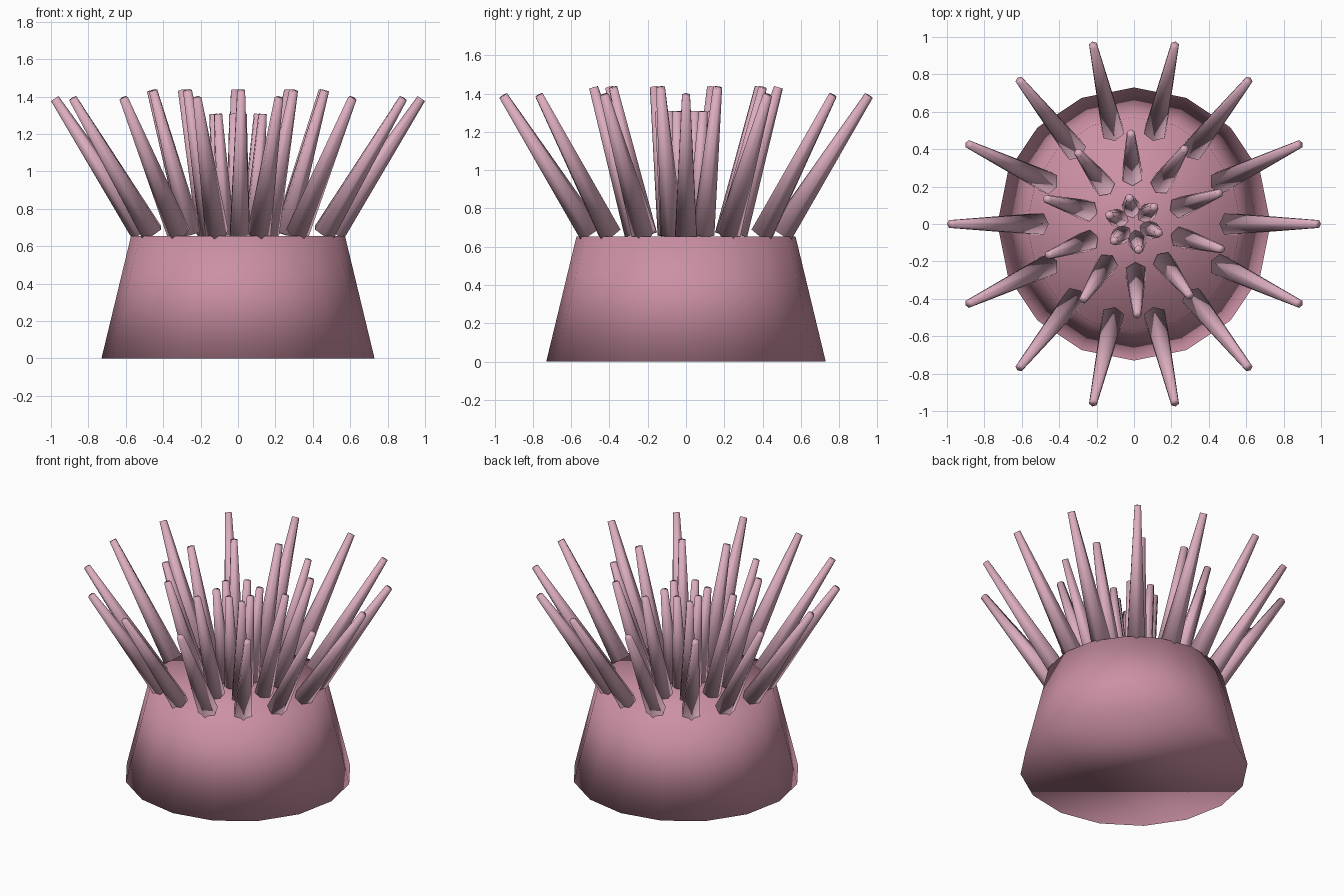
import bpy
from math import sin, cos, pi, radians
from mathutils import Vector

cube = bpy.data.objects.get("Cube")
if cube:
    bpy.data.objects.remove(cube, do_unlink=True)


def material(name, rgb):
    mat = bpy.data.materials.new(name)
    mat.use_nodes = True
    mat.diffuse_color = (*rgb, 1)
    bsdf = mat.node_tree.nodes["Principled BSDF"]
    bsdf.inputs["Base Color"].default_value = (*rgb, 1)
    return mat


def frustum(name, sides, start, end, r_start, r_end, angle, mat):
    """Capped, smooth tapered tube in the radial plane at the given angle.
    start and end are (radius from centre, height)."""
    out = Vector((cos(angle), sin(angle), 0))
    up = Vector((0, 0, 1))
    a = out * start[0] + up * start[1]
    b = out * end[0] + up * end[1]
    across = up.cross(out)
    side = across.cross((b - a).normalized())
    verts = []
    for centre, r in ((a, r_start), (b, r_end)):
        for i in range(sides):
            t = 2 * pi * i / sides
            verts.append(centre + r * (side * cos(t) + across * sin(t)))
    faces = [(i, (i + 1) % sides, sides + (i + 1) % sides, sides + i)
             for i in range(sides)]
    faces += [tuple(reversed(range(sides))), tuple(range(sides, 2 * sides))]
    mesh = bpy.data.meshes.new(name)
    mesh.from_pydata(verts, [], faces)
    mesh.materials.append(mat)
    mesh.shade_smooth()
    obj = bpy.data.objects.new(name, mesh)
    bpy.context.collection.objects.link(obj)
    return obj


body_pink = material("body_pink", (0.60, 0.28, 0.37))
tentacle_pink = material("tentacle_pink", (0.72, 0.42, 0.53))

# Stout tapered column
frustum("body", 16, (0, 0), (0, 0.655), 0.73, 0.572, 0, body_pink)

# Three rings of tentacles: name, count, base, tip, base radius, twist
rings = [
    ("outer_tentacle", 14, (0.51, 0.672), (0.98, 1.39), 0.065, 0),
    ("middle_tentacle", 10, (0.262, 0.667), (0.483, 1.433), 0.06, 20),
    ("inner_tentacle", 6, (0.085, 0.66), (0.14, 1.307), 0.052, 40),
]
for name, count, base, tip, radius, twist in rings:
    for k in range(count):
        angle = radians(twist) + 2 * pi * k / count
        frustum(f"{name}_{k + 1}", 6, base, tip, radius, 0.024, angle, tentacle_pink)
